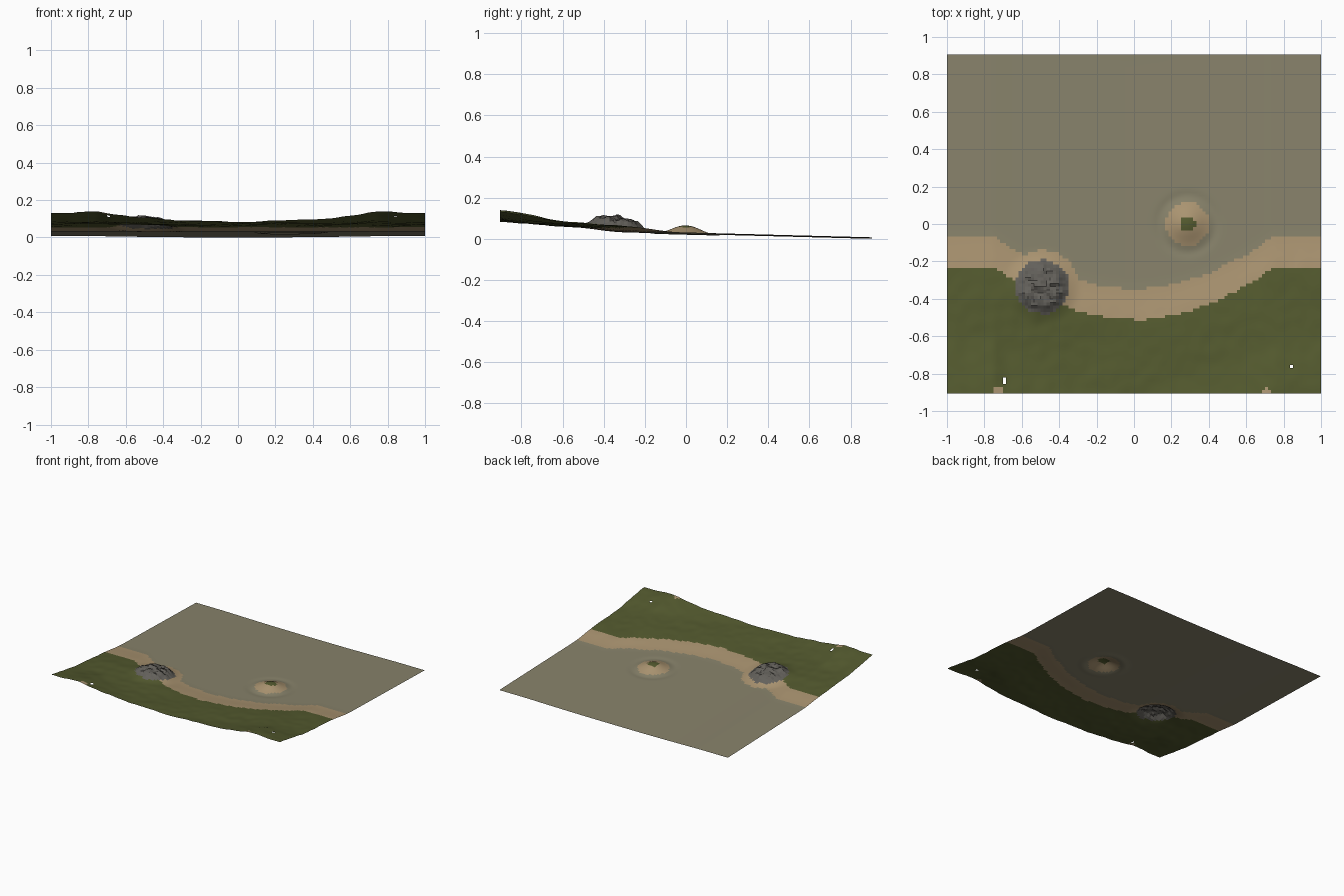
import bpy, math
from mathutils import Vector, noise

if "Cube" in bpy.data.objects:
    bpy.data.objects.remove(bpy.data.objects["Cube"])

W, D = 1.0, 0.905          # half width and half depth
NX, NY = 120, 108          # grid cells
ROCK = (-0.49, -0.335)
ISLET = (0.285, 0.0)


def material(name, rgb):
    m = bpy.data.materials.new(name)
    m.diffuse_color = (*rgb, 1)
    m.use_nodes = True
    m.node_tree.nodes["Principled BSDF"].inputs["Base Color"].default_value = m.diffuse_color
    return m


MATS = {
    "seabed": material("wet silt", (0.245, 0.225, 0.146)),
    "beach": material("sand", (0.405, 0.297, 0.165)),
    "grass": material("grass green", (0.088, 0.102, 0.028)),
    "rock": material("grey stone", (0.125, 0.118, 0.104)),
}


def shore(x):
    """y of the waterline: a parabolic bay between two straight headlands."""
    return -0.065 - 0.28 * max(0, 1 - (abs(x) / 0.75) ** 1.95)


def dist(x, y, c):
    return math.hypot(x - c[0], y - c[1])


def ease(t):
    t = max(0, min(1, t))
    return t * t * (3 - 2 * t)


# Inland distance from the waterline -> height
PROFILE = [(-1.25, 0.0), (0, 0.0325), (0.165, 0.055), (0.555, 0.083), (0.84, 0.133)]


def profile(d):
    d = max(-1.25, min(0.84, d))
    for (a, za), (b, zb) in zip(PROFILE, PROFILE[1:]):
        if d <= b:
            return za + (zb - za) * (d - a) / (b - a)


def height(x, y):
    d = shore(x) - y
    z = sum(profile(d + o) for o in (-0.04, 0, 0.04)) / 3
    # gentle lumps on land
    land = ease(d / 0.4)
    z += land * (0.009 * noise.noise(Vector((x * 3.5, y * 3.5, 2)))
                 + 0.004 * noise.noise(Vector((x * 14, y * 14, 5))))
    z += 0.010 * ease((d - 0.5) / 0.3) * math.exp(-((abs(x) - 0.77) / 0.1) ** 2)
    # sandy apron and craggy outcrop
    r = dist(x, y, ROCK)
    z += 0.022 * ease((0.21 - r) / 0.12)
    if r < 0.15:
        crag = noise.noise(Vector((x * 16, y * 34, 1))) + 0.6 * noise.noise(Vector((x * 40, y * 55, 3)))
        z += ease((0.15 - r) / 0.06) * (0.016 + 0.026 * (1 - r / 0.15) + 0.018 * crag)
    # islet with a shallow moat
    r = dist(x, y, ISLET)
    z += 0.040 * ease((0.145 - r) / 0.14) - 0.004 * math.exp(-((r - 0.155) / 0.02) ** 2)
    return max(0, z)


def zone(x, y):
    if dist(x, y, ROCK) < 0.142 + 0.012 * noise.noise(Vector((x * 20, y * 20, 0))):
        return "rock"
    r = dist(x, y, ISLET)
    if r < 0.117:
        return "islet_grass" if r < 0.042 else "islet_beach"
    d = shore(x) - y + 0.008 * noise.noise(Vector((x * 12, y * 12, 9)))
    if d > 0.165:
        # worn sandy patches near the front edge
        worn = dist(x, y, (-0.725, -0.89)) < 0.022 or dist(x, y, (0.71, -0.895)) < 0.02
        return "beach" if worn else "grass"
    if d > 0 or dist(x, y, ROCK) < 0.195:
        return "beach"
    return "seabed"


def is_hole(x, y):
    """Two tiny gaps in the turf."""
    return dist(x, y, (-0.692, -0.838)) < 0.012 or dist(x, y, (0.845, -0.765)) < 0.007


# Sort the grid cells into one patch per zone
cells = {}
for j in range(NY):
    for i in range(NX):
        x = -W + 2 * W * (i + 0.5) / NX
        y = -D + 2 * D * (j + 0.5) / NY
        if not is_hole(x, y):
            cells.setdefault(zone(x, y), []).append((i, j))

# Build each patch as its own sheet
for name, patch in cells.items():
    index, verts, faces = {}, [], []
    for i, j in patch:
        face = []
        for key in ((i, j), (i + 1, j), (i + 1, j + 1), (i, j + 1)):
            if key not in index:
                index[key] = len(verts)
                x, y = -W + 2 * W * key[0] / NX, -D + 2 * D * key[1] / NY
                verts.append((x, y, height(x, y)))
            face.append(index[key])
        faces.append(face)
    mesh = bpy.data.meshes.new(name)
    mesh.from_pydata(verts, [], faces)
    mesh.materials.append(MATS[name.split("_")[-1]])
    for p in mesh.polygons:
        p.use_smooth = name != "rock"
    bpy.context.collection.objects.link(bpy.data.objects.new(name, mesh))
